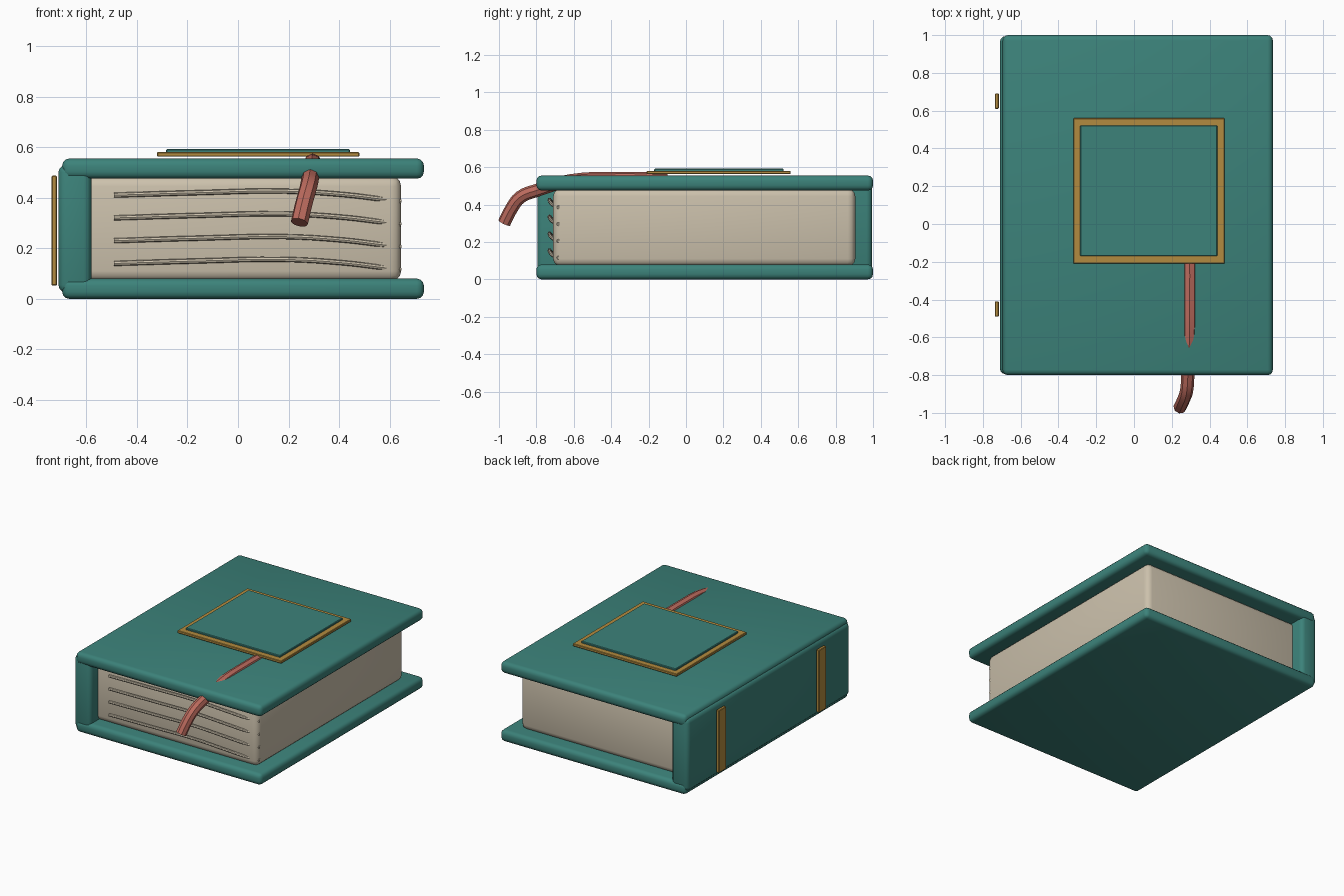
import bpy

cube = bpy.data.objects.get("Cube")
if cube:
    bpy.data.objects.remove(cube, do_unlink=True)


def material(name, rgb):
    m = bpy.data.materials.new(name)
    m.use_nodes = True
    m.diffuse_color = (*rgb, 1)
    m.node_tree.nodes["Principled BSDF"].inputs["Base Color"].default_value = (*rgb, 1)
    return m


teal = material("teal cloth", (0.045, 0.225, 0.195))
paper = material("cream paper", (0.60, 0.53, 0.41))
gold = material("old gold", (0.45, 0.26, 0.05))
red = material("faded red", (0.50, 0.145, 0.11))


def finish(obj, name, mat):
    obj.name = name
    obj.data.materials.clear()
    obj.data.materials.append(mat)
    bpy.ops.object.shade_smooth_by_angle()
    return obj


def box(name, low, high, mat, bevel, segments=3):
    """Rounded box between two opposite corners."""
    centre = [(a + b) / 2 for a, b in zip(low, high)]
    bpy.ops.mesh.primitive_cube_add(size=1, location=centre)
    obj = bpy.context.object
    obj.scale = [b - a for a, b in zip(low, high)]
    bpy.ops.object.transform_apply(location=False, rotation=False, scale=True)
    mod = obj.modifiers.new("rounded edges", "BEVEL")
    mod.width = bevel
    mod.segments = segments
    bpy.ops.object.modifier_apply(modifier=mod.name)
    return finish(obj, name, mat)


def tube(name, points, radius, mat):
    """Capped eight-sided tube along a path."""
    curve = bpy.data.curves.new(name, "CURVE")
    curve.dimensions = "3D"
    curve.bevel_depth = radius
    curve.bevel_resolution = 2
    curve.use_fill_caps = True
    curve.resolution_u = 4
    spline = curve.splines.new("BEZIER")
    spline.bezier_points.add(len(points) - 1)
    for bp, p in zip(spline.bezier_points, points):
        bp.co = p
        bp.handle_left_type = bp.handle_right_type = "AUTO"
    obj = bpy.data.objects.new(name, curve)
    bpy.context.collection.objects.link(obj)
    bpy.ops.object.select_all(action="DESELECT")
    obj.select_set(True)
    bpy.context.view_layer.objects.active = obj
    bpy.ops.object.convert(target="MESH")
    return finish(bpy.context.object, name, mat)


# Covers and spine
for name, z in (("bottom_cover", 0), ("top_cover", 0.475)):
    box(name, (-0.695, -0.8, z), (0.735, 1.0, z + 0.08), teal, 0.028)
box("spine", (-0.71, -0.795, 0.025), (-0.58, 0.995, 0.53), teal, 0.03)

# Page block with raised page lines that wrap round the front corner
box("page_block", (-0.62, -0.71, 0.07), (0.645, 0.905, 0.485), paper, 0.04)
for i in range(4):
    z = 0.14 + 0.09 * i
    tube(f"page_line_{i + 1}",
         [(-0.49, -0.715, z), (-0.15, -0.725, z + 0.01), (0.18, -0.73, z + 0.016),
          (0.42, -0.725, z + 0.002), (0.57, -0.705, z - 0.016), (0.643, -0.68, z - 0.025)],
         0.01, paper)

# Framed panel on the top cover
box("panel_frame", (-0.32, -0.21, 0.562), (0.48, 0.56, 0.58), gold, 0.003, 1)
box("panel", (-0.285, -0.17, 0.575), (0.442, 0.522, 0.592), teal, 0.004, 1)

# Bands on the spine
for name, y in (("front_spine_band", -0.45), ("back_spine_band", 0.65)):
    box(name, (-0.737, y - 0.04, 0.053), (-0.716, y + 0.04, 0.487), gold, 0.003, 1)

# Bookmark ribbon
tube("bookmark",
     [(0.295, -0.1, 0.535), (0.295, -0.35, 0.54), (0.293, -0.62, 0.527),
      (0.285, -0.8, 0.475), (0.278, -0.885, 0.44), (0.26, -0.935, 0.375),
      (0.243, -0.972, 0.302)],
     0.035, red)
